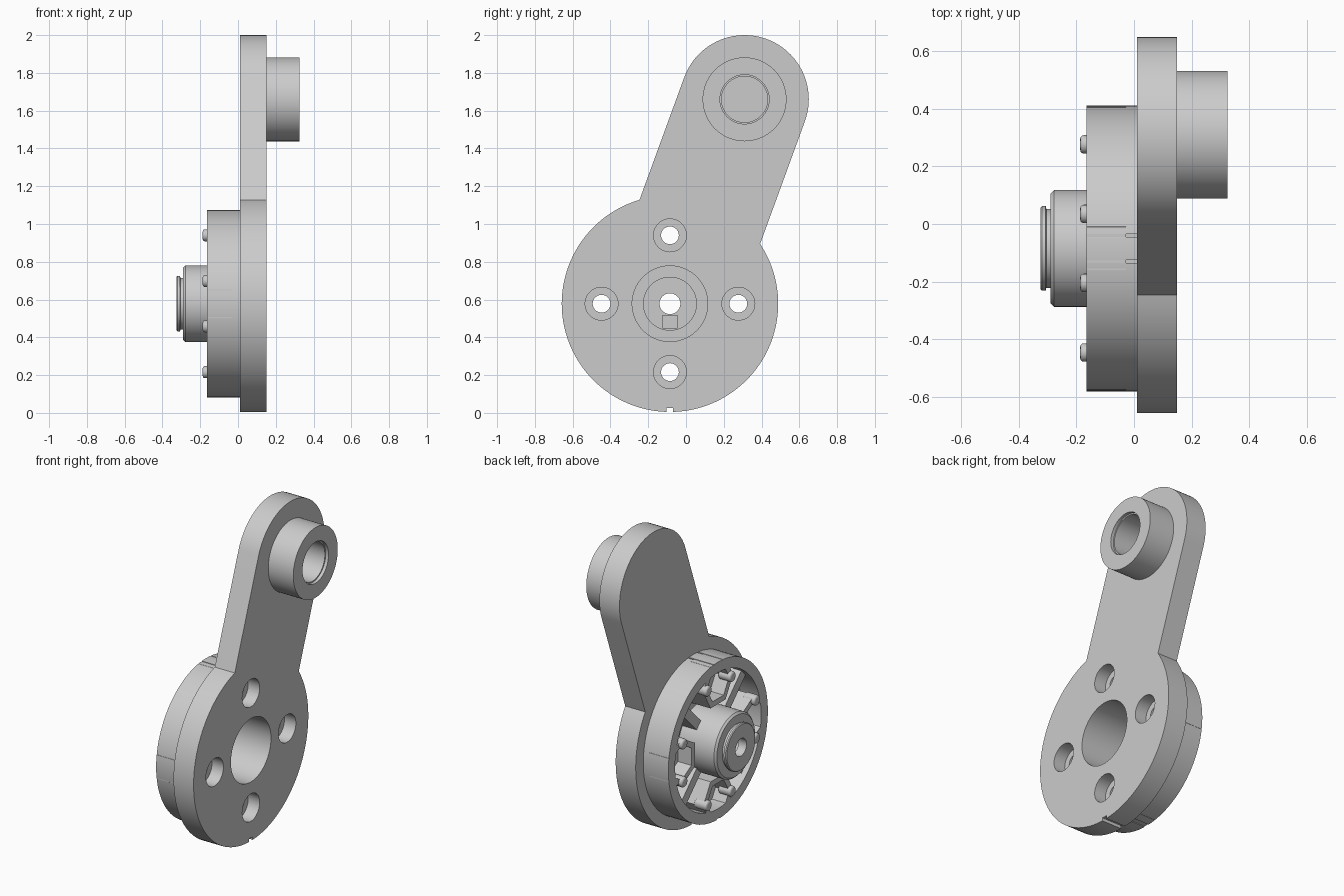
import bpy, bmesh, math
from mathutils import Matrix, Vector

cube = bpy.data.objects.get("Cube")
if cube:
    bpy.data.objects.remove(cube, do_unlink=True)

HUB = (-0.085, 0.578)      # y, z of the large disc
TIP = (0.31, 1.66)         # y, z of the arm end
R_DISC, R_TIP = 0.573, 0.34

grey = bpy.data.materials.new("light grey")
grey.use_nodes = True
COLOUR = (0.6, 0.6, 0.6, 1)
grey.diffuse_color = COLOUR
grey.node_tree.nodes["Principled BSDF"].inputs["Base Color"].default_value = COLOUR


def finish(name, bm):
    bmesh.ops.recalc_face_normals(bm, faces=bm.faces)
    mesh = bpy.data.meshes.new(name)
    bm.to_mesh(mesh)
    bm.free()
    mesh.materials.append(grey)
    ob = bpy.data.objects.new(name, mesh)
    bpy.context.collection.objects.link(ob)
    return ob


def prism(name, outline, x0, x1):
    """Extrude a (y, z) outline along x."""
    bm = bmesh.new()
    face = bm.faces.new([bm.verts.new((x0, y, z)) for y, z in outline])
    ext = bmesh.ops.extrude_face_region(bm, geom=[face])
    moved = [v for v in ext["geom"] if isinstance(v, bmesh.types.BMVert)]
    bmesh.ops.translate(bm, verts=moved, vec=(x1 - x0, 0, 0))
    return finish(name, bm)


def circle(c, r, n=48, start=0.0):
    return [(c[0] + r * math.cos(start + math.tau * i / n),
             c[1] + r * math.sin(start + math.tau * i / n)) for i in range(n)]


def rect(c, w, h):
    return [(c[0] + a * w / 2, c[1] + b * h / 2)
            for a, b in ((-1, -1), (1, -1), (1, 1), (-1, 1))]


def lathe(name, profile, c, n=96):
    """Revolve a closed (x, radius) profile about an x-parallel axis."""
    bm = bmesh.new()
    rings = []
    for i in range(n):
        t = math.tau * i / n
        rings.append([bm.verts.new((x, c[0] + r * math.cos(t), c[1] + r * math.sin(t)))
                      for x, r in profile])
    m = len(profile)
    for i in range(n):
        a, b = rings[i], rings[(i + 1) % n]
        for j in range(m):
            k = (j + 1) % m
            bm.faces.new((a[j], a[k], b[k], b[j]))
    return finish(name, bm)


def cut(ob, cutters):
    for c in cutters:
        mod = ob.modifiers.new("cut", "BOOLEAN")
        mod.operation, mod.solver, mod.object = "DIFFERENCE", "EXACT", c
        bpy.context.view_layer.objects.active = ob
        bpy.ops.object.modifier_apply(modifier=mod.name)
        bpy.data.objects.remove(c, do_unlink=True)


def polar(r, t):
    return (HUB[0] + r * math.cos(t), HUB[1] + r * math.sin(t))


QUARTERS = [math.pi / 2 * i for i in range(4)]
SCREWS = [polar(0.362, t) for t in QUARTERS]


def screw_holes():
    return [prism("cutter", circle(p, 0.047, 32), -0.4, 0.4) for p in SCREWS]


def bottom_notch():
    return prism("cutter", rect((HUB[0], 0), 0.035, 0.05), -0.4, 0.4)


# Arm plate: disc merged with a straight arm and a round end
axis = Vector((TIP[0] - HUB[0], TIP[1] - HUB[1])).normalized()
angle = math.atan2(axis.y, axis.x)
spread = math.asin(R_TIP / R_DISC)
STEPS = 90
outline = []
for i in range(STEPS + 1):
    t = angle + spread + (math.tau - 2 * spread) * i / STEPS
    outline.append(polar(R_DISC, t))
for i in range(STEPS // 2 + 1):
    t = angle - math.pi / 2 + math.pi * i / (STEPS // 2)
    outline.append((TIP[0] + R_TIP * math.cos(t), TIP[1] + R_TIP * math.sin(t)))
plate = prism("arm_plate", outline, 0.01, 0.15)
cut(plate, [prism("cutter", circle(HUB, 0.2, 96), -0.2, 0.4), bottom_notch()]
    + screw_holes()
    + [prism("cutter", circle(p, 0.087), 0.07, 0.4) for p in SCREWS])

# Round socket on the arm end
lathe("arm_socket", [(0.15, 0.222), (0.325, 0.222), (0.325, 0.13), (0.305, 0.13),
                     (0.305, 0.122), (0.15, 0.122)], TIP)

# Drum with a hollow hub and a lipped collar
drum = lathe("drum_and_hub", [
    (0.01, 0.2), (0.01, 0.497), (-0.165, 0.497), (-0.165, 0.43), (-0.03, 0.43),
    (-0.03, 0.203), (-0.278, 0.203), (-0.29, 0.191), (-0.29, 0.137), (-0.305, 0.137),
    (-0.307, 0.147), (-0.32, 0.147), (-0.325, 0.142), (-0.325, 0.055), (-0.27, 0.055),
    (-0.27, 0.14), (-0.12, 0.14), (-0.12, 0.2)], HUB)
grooves = [prism("cutter", rect((HUB[0] + s * 0.045, 1.075), 0.01, 0.03), -0.4, 0.4)
           for s in (-1, 1)]
notch = prism("cutter", rect((HUB[0], 0.08), 0.035, 0.04), -0.4, 0.4)
cut(drum, grooves + [notch] + screw_holes())

# Hexagonal nut pockets with paired pins, and diagonal ribs between them
for i, t in enumerate(QUARTERS):
    p = SCREWS[i]
    turn = t + math.pi / 2
    tower = prism(f"nut_pocket_{i + 1}", circle(p, 0.15, 6, turn), -0.165, -0.028)
    cut(tower, [prism("cutter", circle(p, 0.11, 6, turn), -0.3, -0.07),
                prism("cutter", circle(p, 0.047, 32), -0.4, 0.4)])
    for side in (-1, 1):
        c = (p[0] - side * 0.12 * math.sin(t), p[1] + side * 0.12 * math.cos(t))
        pin = prism(f"pin_{i + 1}_{'a' if side < 0 else 'b'}", circle(c, 0.032, 24), -0.187, -0.1)
        bev = pin.modifiers.new("round", "BEVEL")
        bev.width, bev.segments, bev.limit_method = 0.012, 3, "ANGLE"

    d = t + math.pi / 4
    along, across = Vector((math.cos(d), math.sin(d))), Vector((-math.sin(d), math.cos(d)))
    o = Vector(HUB)
    prism(f"rib_{i + 1}", [tuple(o + along * a + across * b) for a, b in
                           ((0.2, -0.03), (0.44, -0.03), (0.44, 0.03), (0.2, 0.03))],
          -0.13, -0.028)

# Key block inside the hub
prism("hub_key", rect((HUB[0], HUB[1] - 0.095), 0.08, 0.07), -0.272, -0.2)

# Smooth round walls, keep edges crisp
bpy.ops.object.select_all(action="DESELECT")
for ob in bpy.context.scene.objects:
    if ob.type == "MESH":
        ob.select_set(True)
        bpy.context.view_layer.objects.active = ob
bpy.ops.object.shade_smooth_by_angle(angle=math.radians(30))
